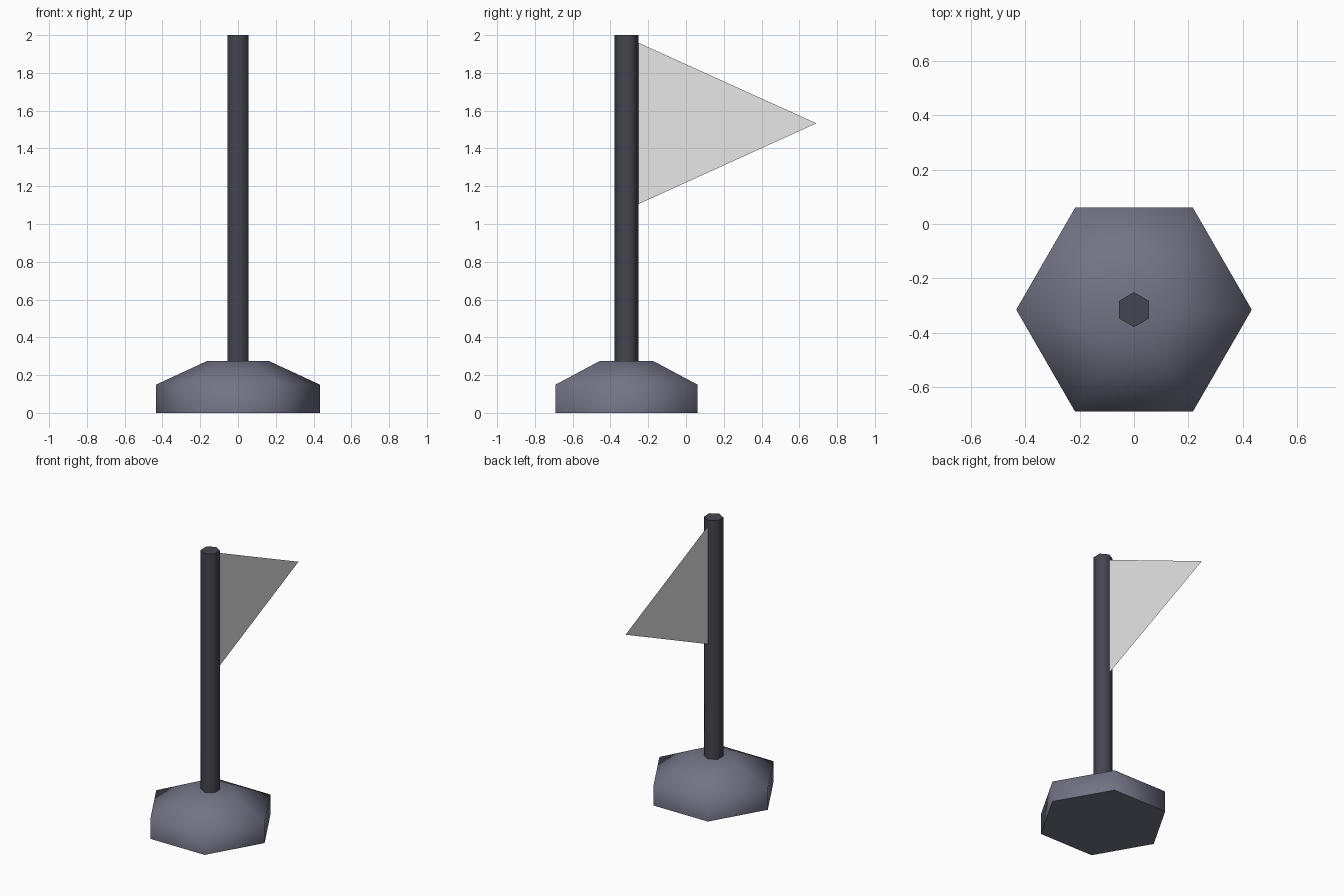
import bpy, bmesh, math

if "Cube" in bpy.data.objects:
    bpy.data.objects.remove(bpy.data.objects["Cube"])

CY = -0.315  # y of the pole axis


def material(name, rgb):
    m = bpy.data.materials.new(name)
    m.diffuse_color = (*rgb, 1.0)
    m.use_nodes = True
    m.node_tree.nodes["Principled BSDF"].inputs["Base Color"].default_value = m.diffuse_color
    return m


def make_object(name, bm, mat):
    mesh = bpy.data.meshes.new(name)
    bm.to_mesh(mesh)
    bm.free()
    mesh.materials.append(mat)
    ob = bpy.data.objects.new(name, mesh)
    bpy.context.collection.objects.link(ob)
    return ob


def hex_stack(name, rings, start, mat):
    """Six-sided solid through (radius, z) rings, smooth sides, sharp caps."""
    bm = bmesh.new()
    loops = [[bm.verts.new((r * math.cos(start + i * math.pi / 3),
                            CY + r * math.sin(start + i * math.pi / 3), z))
              for i in range(6)] for r, z in rings]
    for a, b in zip(loops, loops[1:]):
        for i in range(6):
            j = (i + 1) % 6
            bm.faces.new((a[i], a[j], b[j], b[i]))
    bm.faces.new(loops[0][::-1])
    bm.faces.new(loops[-1])
    ob = make_object(name, bm, mat)
    bpy.ops.object.select_all(action='DESELECT')
    ob.select_set(True)
    bpy.context.view_layer.objects.active = ob
    bpy.ops.object.shade_smooth_by_angle(angle=math.radians(70))
    return ob


stone = material("slate_grey", (0.17, 0.17, 0.235))
metal = material("dark_metal", (0.059, 0.059, 0.078))
cloth = material("pale_cloth", (0.8, 0.8, 0.8))

# Weighted base with sloped shoulders
hex_stack("base", [(0.433, 0.0), (0.433, 0.15), (0.163, 0.275)], 0.0, stone)

# Pole, corners pointing along y
hex_stack("pole", [(0.064, 0.27), (0.064, 2.0)], math.pi / 6, metal)

# Single-sheet triangular pennant
bm = bmesh.new()
bm.faces.new([bm.verts.new(p) for p in
              ((0, -0.253, 1.105), (0, 0.69, 1.533), (0, -0.253, 1.96))])
make_object("pennant", bm, cloth)
